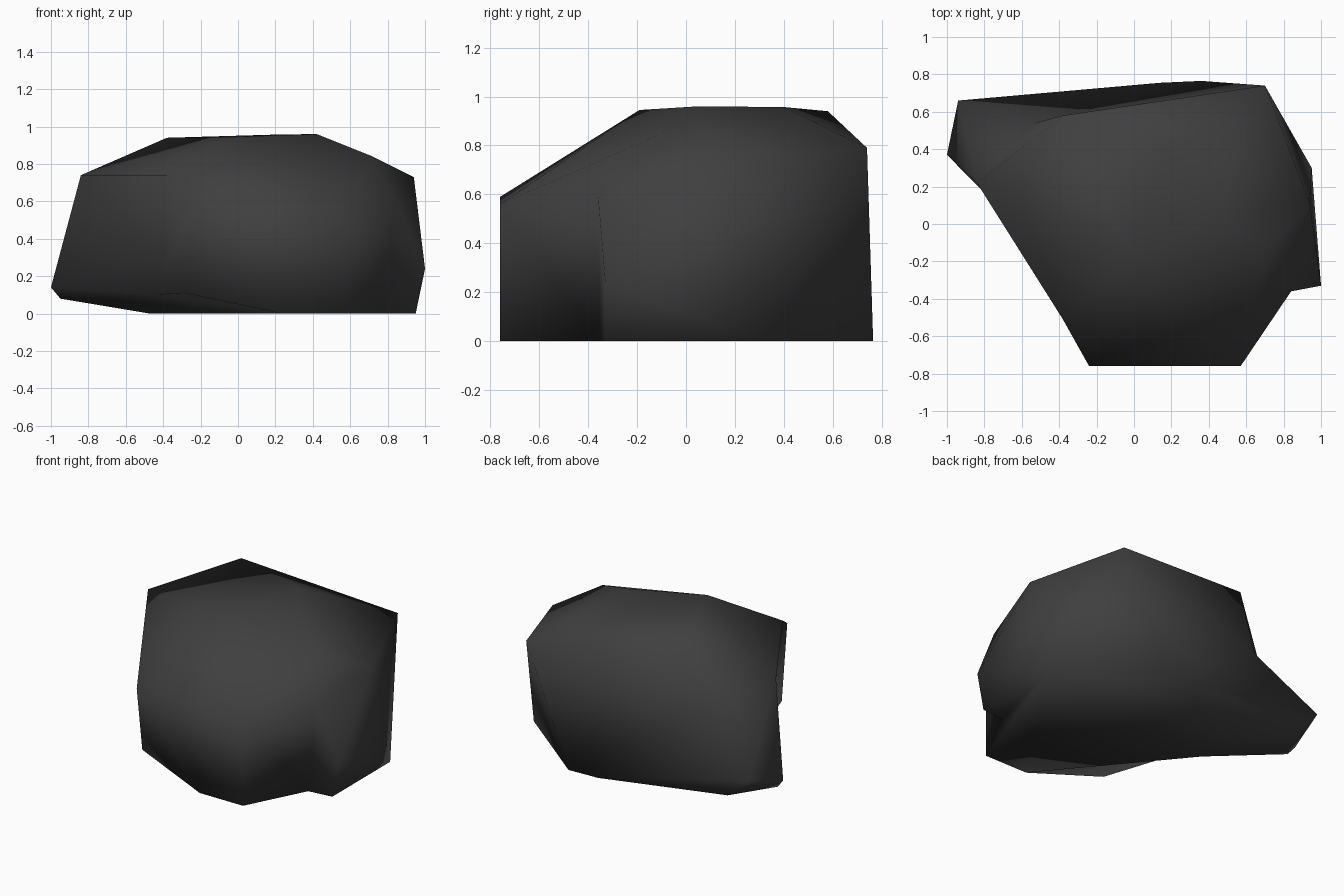
import bpy
import bmesh
from mathutils import Vector

default_cube = bpy.data.objects.get("Cube")
if default_cube:
    bpy.data.objects.remove(default_cube, do_unlink=True)


def make_material(name, colour):
    material = bpy.data.materials.new(name)
    material.use_nodes = True
    material.diffuse_color = colour
    shader = next(n for n in material.node_tree.nodes if n.type == 'BSDF_PRINCIPLED')
    shader.inputs["Base Color"].default_value = colour
    shader.inputs["Roughness"].default_value = 0.9
    return material


# Corners of the boulder, grouped by level
ground = [(.24, -.76, 0), (.57, -.76, 0), (.95, -.33, 0), (.95, .3, 0),
          (.36, .765, 0), (.14, .755, 0), (-.47, .1, 0)]
left_shelf = [(-.285, -.635, .11), (-.95, .36, .08), (-1, .37, .14),
              (-.94, .66, .23), (-.78, .66, .09)]
shoulders = [(1, -.33, .24), (-.24, -.76, .59), (.57, -.76, .56),
             (-.38, -.51, .74), (-.84, .22, .74), (.94, .11, .73), (.7, .74, .79)]
crown = [(.72, -.12, .84), (-.03, -.19, .945), (.42, .05, .96),
         (.2, .4, .957), (-.38, .58, .94)]

# Hollows: a true position and the outward push used while the hull is wrapped
hollows = [((.78, -.35, 0), (.12, -.25, 0)),         # front left corner
           ((.84, -.36, .6), (.05, -.15, 0)),
           ((-.53, .54, .57), (-.12, .18, -.02)),    # back right face
           ((-.45, -.09, .1), (-.23, -.21, -.04)),   # right flank
           ((-.4, -.24, .32), (-.33, -.03, 0))]


def build_boulder(name, material):
    bm = bmesh.new()
    for corner in ground + left_shelf + shoulders + crown:
        bm.verts.new(corner)
    dents = []
    for position, push in hollows:
        vert = bm.verts.new(Vector(position) + Vector(push))
        dents.append((vert, Vector(position)))

    # Wrap the corners, then pull the hollows back in
    bmesh.ops.convex_hull(bm, input=bm.verts[:])
    for vert, position in dents:
        vert.co = position
    loose = [v for v in bm.verts if not v.link_faces]
    bmesh.ops.delete(bm, geom=loose, context='VERTS')
    bmesh.ops.recalc_face_normals(bm, faces=bm.faces[:])
    for face in bm.faces:
        face.smooth = True

    mesh = bpy.data.meshes.new(name)
    bm.to_mesh(mesh)
    bm.free()
    mesh.materials.append(material)
    boulder = bpy.data.objects.new(name, mesh)
    bpy.context.collection.objects.link(boulder)
    return boulder


build_boulder("boulder", make_material("charcoal stone", (.05, .05, .05, 1)))
